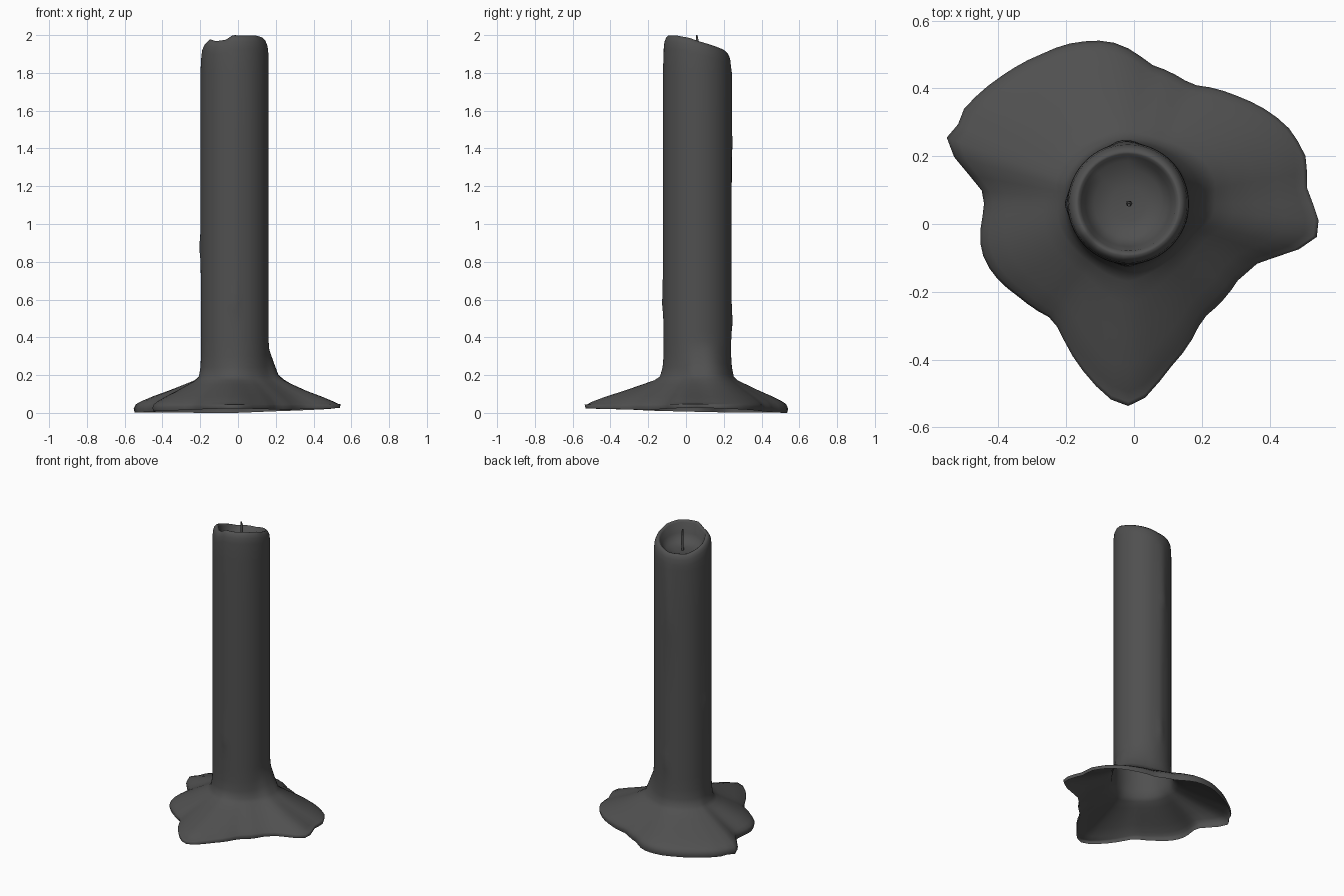
import bpy, bmesh, math

if "Cube" in bpy.data.objects:
    bpy.data.objects.remove(bpy.data.objects["Cube"])

CX, CY, SEG = -0.017, 0.06, 72
R = 0.179

# Outline of the wax puddle, seen from above
OUTLINE = [(-.13, .54), (-.08, .54), (-.03, .525), (.05, .47), (.17, .41), (.31, .375),
           (.40, .33), (.455, .285), (.505, .205), (.51, .10), (.547, 0), (.547, -.03),
           (.51, -.065), (.44, -.09), (.37, -.11), (.31, -.16), (.20, -.28), (.10, -.43),
           (.03, -.515), (0, -.535), (-.04, -.538), (-.10, -.49), (-.16, -.42), (-.22, -.31),
           (-.25, -.275), (-.34, -.215), (-.40, -.165), (-.44, -.11), (-.455, -.045),
           (-.44, .05), (-.45, .11), (-.552, .23), (-.552, .26), (-.52, .29), (-.505, .335),
           (-.385, .44), (-.275, .50), (-.20, .53)]
TAU = 2 * math.pi
POLAR = sorted((math.atan2(y - CY, x - CX) % TAU, math.hypot(x - CX, y - CY)) for x, y in OUTLINE)


def table(a, pts):
    """Periodic linear lookup of (angle, value) pairs."""
    pts = [(pts[-1][0] - TAU, pts[-1][1])] + pts + [(pts[0][0] + TAU, pts[0][1])]
    for (a0, v0), (a1, v1) in zip(pts, pts[1:]):
        if a0 <= a <= a1:
            return v0 + (v1 - v0) * (a - a0) / max(a1 - a0, 1e-9)


def bump(a, centre, width):
    d = (a - centre + math.pi) % TAU - math.pi
    return math.exp(-(d / width) ** 2)


RIM = [(math.radians(d), z) for d, z in
       [(0, 1.97), (45, 1.935), (90, 1.905), (135, 1.905), (180, 1.945), (212, 1.978),
        (230, 1.968), (252, 1.975), (265, 1.998), (315, 1.998), (345, 1.985)]]
EDGE = [(math.radians(d), z) for d, z in
        [(0, .028), (45, .012), (90, 0), (160, .002), (215, .012), (270, .024), (315, .015)]]
# Wax runs: (angle, height where the run ends)
RUNS = [(math.pi, .86), (4.7, .58), (1.55, .48), (1.7, 1.42)]


def column_radius(a, z):
    r = R
    for ra, rz in RUNS:
        r += bump(a, ra, .13) * (.008 * math.exp(-((z - rz) / .05) ** 2) + (.003 if z > rz else 0))
    return r


def column_profile(a):
    """Points (radius, z) from the melted bowl out over the rim and down to the puddle edge."""
    rim, out = table(a, RIM), table(a, POLAR)
    pts = [(.05, 1.862), (.10, 1.872), (.126, 1.885 + (rim - 1.9) * .35), (.139, rim - .012),
           (.147, rim - .002), (.154, rim), (.166, rim - .013), (.174, rim - .033),
           (.178, rim - .07)]
    for z in (1.8, 1.5, 1.42, 1.35, .95, .9, .86, .8, .64, .58, .54, .48, .43, .38):
        pts.append((column_radius(a, z), z))
    # Fillet runs higher up on the +x side
    f = bump(a, .35, .65)
    for t, z, tf, zf in [(0, .30, .015, .34), (.012, .24, .09, .27), (.045, .193, .16, .205),
                         (.12, .172, .24, .178), (.28, .149, .38, .148), (.5, .117, .55, .115),
                         (.72, .088, .75, .085), (.9, .060, .9, .060), (.97, .045, .97, .047)]:
        t, z = t + (tf - t) * f, z + (zf - z) * f
        pts.append((R + (out - R) * t, z))
    e = table(a, EDGE)
    pts += [(out, e + .02), (out - .005, e)]
    return pts


# Dark wax colour
dark = bpy.data.materials.new("dark_wax")
dark.diffuse_color = (.08, .08, .08, 1)
dark.use_nodes = True
dark.node_tree.nodes["Principled BSDF"].inputs["Base Color"].default_value = dark.diffuse_color

# Candle: one open-bottomed wax shell
bm = bmesh.new()
tip = bm.verts.new((CX, CY, 1.86))
cols = []
for i in range(SEG):
    a = TAU * i / SEG
    cols.append([bm.verts.new((CX + r * math.cos(a), CY + r * math.sin(a), z))
                 for r, z in column_profile(a)])
for i in range(SEG):
    p, q = cols[i], cols[(i + 1) % SEG]
    bm.faces.new((tip, p[0], q[0]))
    for j in range(len(p) - 1):
        bm.faces.new((p[j], p[j + 1], q[j + 1], q[j]))
me = bpy.data.meshes.new("candle_wax")
bm.to_mesh(me)
bm.free()
me.shade_smooth()
me.materials.append(dark)
bpy.context.collection.objects.link(bpy.data.objects.new("candle_wax", me))

# Wick: thin, slightly bent cord
cu = bpy.data.curves.new("wick", 'CURVE')
cu.dimensions = '3D'
cu.bevel_depth = .008
cu.bevel_resolution = 1
cu.use_fill_caps = True
cu.materials.append(dark)
sp = cu.splines.new('POLY')
path = [(0, 0, 1.85), (.002, .001, 1.92), (.004, .0, 1.97), (.002, -.004, 2.0)]
sp.points.add(len(path) - 1)
for p, (x, y, z) in zip(sp.points, path):
    p.co = (CX + x, CY + y, z, 1)
sp.points[-1].radius = .6
bpy.context.collection.objects.link(bpy.data.objects.new("wick", cu))
